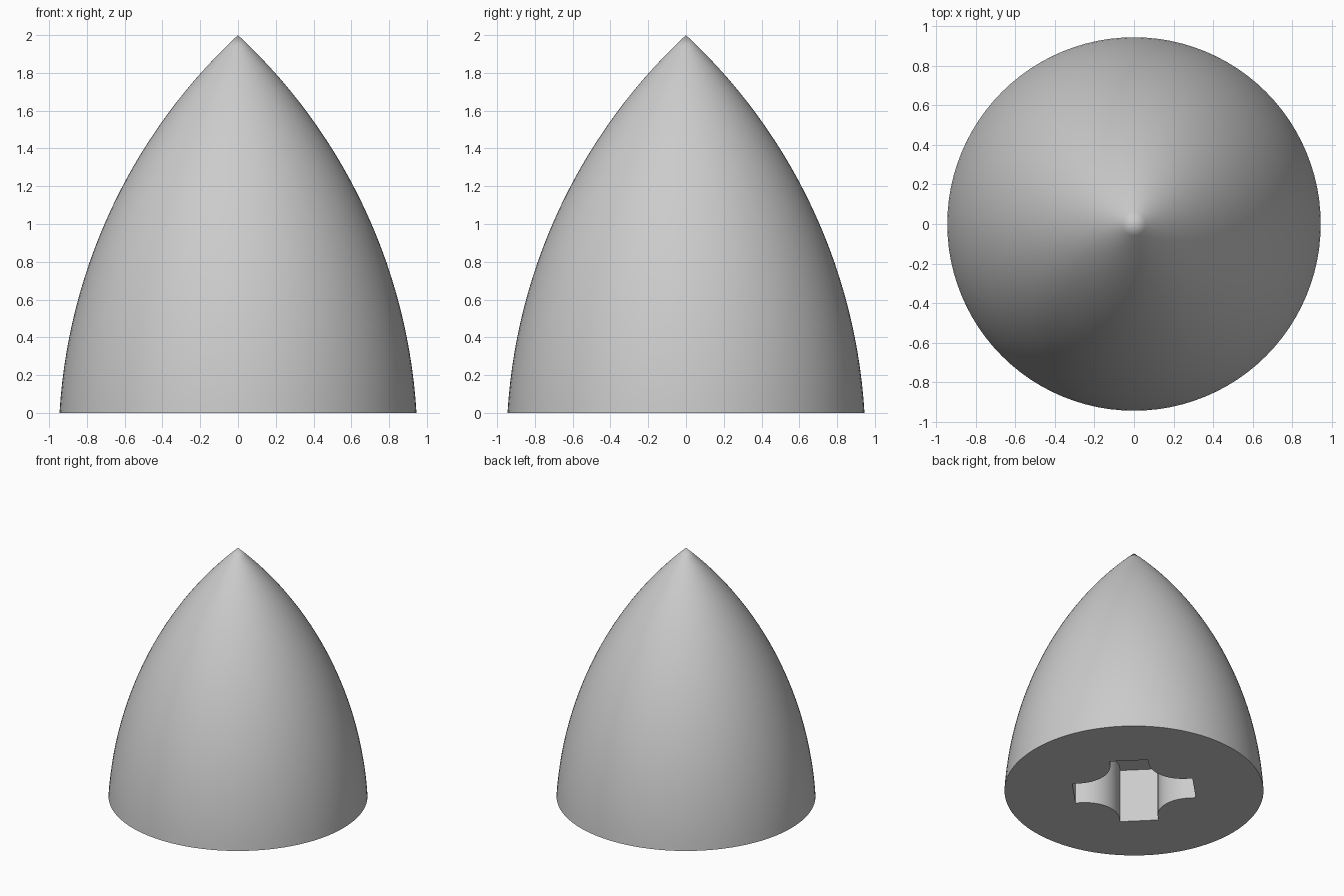
import bpy, bmesh
from math import sin, cos, pi, sqrt, radians
from mathutils import Vector, Matrix

cube = bpy.data.objects.get("Cube")
if cube:
    bpy.data.objects.remove(cube, do_unlink=True)

BASE_R, HEIGHT = 0.945, 2.0
ARC_R = 2.97               # radius of the ogive arc
SEGMENTS, RINGS = 96, 28
ARM, HALF_W, FILLET, DEPTH = 0.44, 0.14, 0.25, 0.43

# Material
grey = bpy.data.materials.new("light_grey")
grey.use_nodes = True
colour = (0.6, 0.6, 0.6, 1)
grey.diffuse_color = colour
grey.node_tree.nodes["Principled BSDF"].inputs["Base Color"].default_value = colour


def ogive_profile():
    """Arc from the base rim to the tip, as (radius, height) pairs."""
    rim, tip = Vector((BASE_R, 0)), Vector((0, HEIGHT))
    chord = tip - rim
    inward = Vector((-chord.y, chord.x)).normalized()
    centre = (rim + tip) / 2 + inward * sqrt(ARC_R ** 2 - (chord.length / 2) ** 2)
    start, end = rim - centre, tip - centre
    sweep = start.angle(end)
    for i in range(RINGS):
        a = sweep * i / RINGS
        yield (centre.x + start.x * cos(a) - start.y * sin(a),
               centre.y + start.x * sin(a) + start.y * cos(a))


def socket_outline():
    """Cross with rounded inner corners, arms on the diagonals."""
    points = []
    c = HALF_W + FILLET
    for k in range(4):
        turn = Matrix.Rotation(radians(45 + 90 * k), 3, 'Z')
        local = [(ARM, -HALF_W), (ARM, HALF_W)]
        for i in range(13):
            a = 1.5 * pi - 0.5 * pi * i / 12
            local.append((c + FILLET * cos(a), c + FILLET * sin(a)))
        points += [turn @ Vector((x, y, 0)) for x, y in local]
    return points


def loop_edges(bm, verts):
    return [bm.edges.new((v, verts[(i + 1) % len(verts)])) for i, v in enumerate(verts)]


def bridge(bm, low, high):
    n = len(low)
    for i in range(n):
        j = (i + 1) % n
        bm.faces.new((low[i], low[j], high[j], high[i]))


bm = bmesh.new()

# Curved outer shell
rings = []
for r, z in ogive_profile():
    rings.append([bm.verts.new((r * cos(2 * pi * i / SEGMENTS),
                                r * sin(2 * pi * i / SEGMENTS), z))
                  for i in range(SEGMENTS)])
rim_edges = loop_edges(bm, rings[0])
for low, high in zip(rings, rings[1:]):
    bridge(bm, low, high)
tip = bm.verts.new((0, 0, HEIGHT))
for i, v in enumerate(rings[-1]):
    bm.faces.new((v, rings[-1][(i + 1) % SEGMENTS], tip))

# Flat underside around the cross opening
outline = socket_outline()
mouth = [bm.verts.new(p) for p in outline]
mouth_edges = loop_edges(bm, mouth)
bmesh.ops.triangle_fill(bm, edges=rim_edges + mouth_edges, use_beauty=True,
                        normal=(0, 0, -1))

# Socket walls and ceiling
ceiling = [bm.verts.new(p + Vector((0, 0, DEPTH))) for p in outline]
bridge(bm, mouth, ceiling)
bm.faces.new(ceiling)

bmesh.ops.recalc_face_normals(bm, faces=bm.faces[:])
mesh = bpy.data.meshes.new("nose_cone")
bm.to_mesh(mesh)
bm.free()
mesh.materials.append(grey)

cone = bpy.data.objects.new("nose_cone", mesh)
bpy.context.collection.objects.link(cone)
bpy.ops.object.select_all(action='DESELECT')
cone.select_set(True)
bpy.context.view_layer.objects.active = cone
bpy.ops.object.shade_smooth_by_angle(angle=radians(30))
